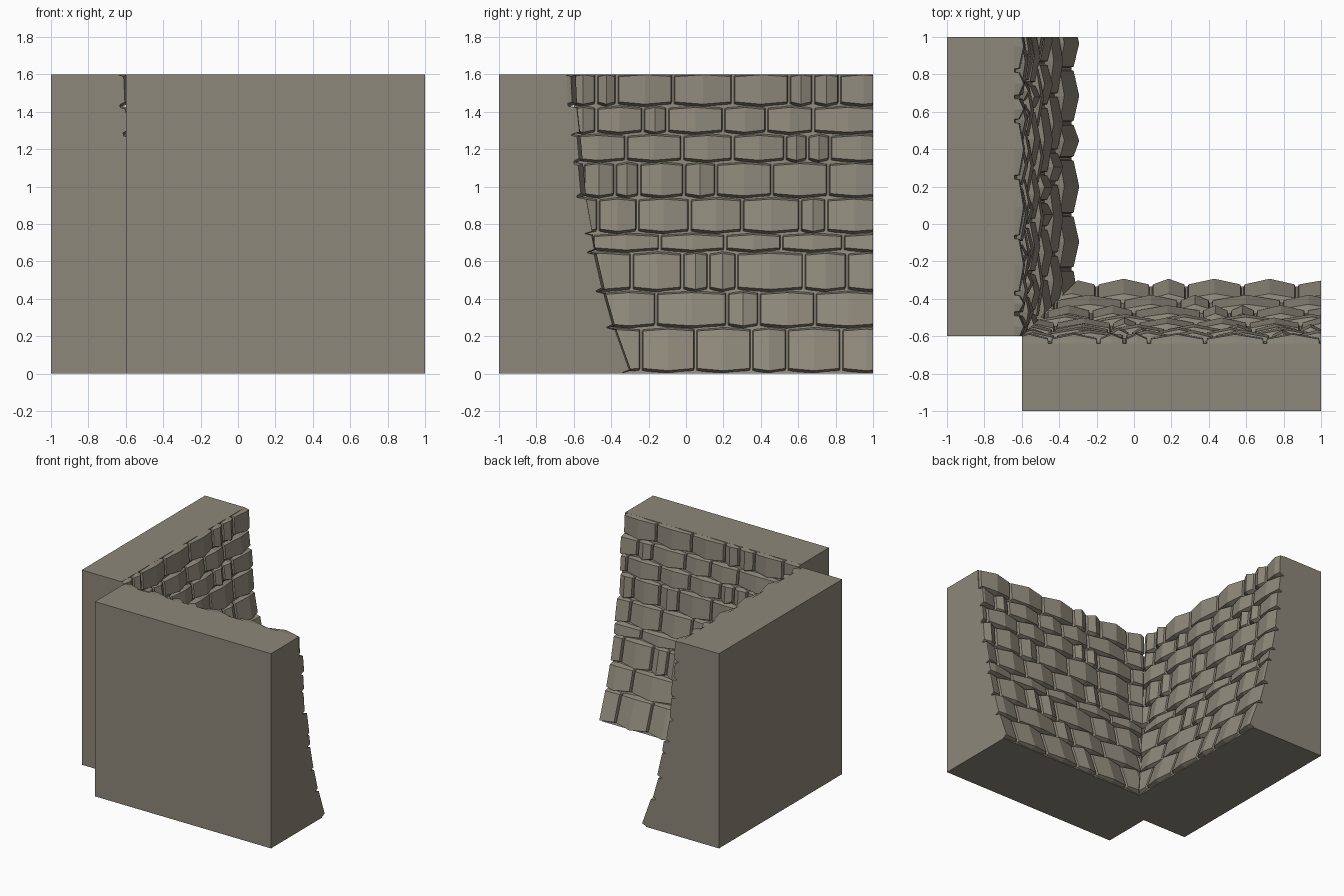
import bpy, bmesh
from mathutils import Vector

if "Cube" in bpy.data.objects:
    bpy.data.objects.remove(bpy.data.objects["Cube"])

stone = bpy.data.materials.new("grey_brown_stone")
stone.diffuse_color = (0.27, 0.245, 0.195, 1)
stone.use_nodes = True
stone.node_tree.nodes["Principled BSDF"].inputs["Base Color"].default_value = stone.diffuse_color

# battered wall profile: (height, outward depth)
PROFILE = [(0, -.335), (.25, -.425), (.45, -.482), (.66, -.53), (.95, -.583),
           (1.28, -.613), (1.43, -.63), (1.6, -.638)]
# stone courses: bottom, top, seam positions along the wall
COURSES = [
    (.01, .24, [-.62, -.24, .05, .35, .54, .83, 1.1, 1.3]),
    (.25, .435, [-.62, -.45, -.16, .22, .39, .69, 1.05, 1.3]),
    (.445, .645, [-.62, -.29, -.02, .12, .27, .63, .86, 1.1, 1.3]),
    (.655, .745, [-.62, -.5, -.14, .21, .51, .84, 1.15, 1.3]),
    (.755, .935, [-.62, -.47, -.26, .02, .3, .61, .75, 1.05, 1.3]),
    (.945, 1.125, [-.62, -.55, -.38, -.25, -.01, .16, .46, .76, 1.06, 1.3]),
    (1.135, 1.275, [-.62, -.32, -.02, .25, .53, .65, .77, 1.1, 1.3]),
    (1.285, 1.425, [-.62, -.48, -.23, -.1, .2, .43, .68, 1.05, 1.3]),
    (1.435, 1.6, [-.62, -.48, -.37, -.07, .25, .55, .68, .82, 1.08, 1.3]),
]


def depth(z):
    for (z0, d0), (z1, d1) in zip(PROFILE, PROFILE[1:]):
        if z <= z1:
            return d0 + (d1 - d0) * (z - z0) / (z1 - z0)
    return PROFILE[-1][1]


def clip(bm, co, no):
    bmesh.ops.bisect_plane(bm, geom=bm.verts[:] + bm.edges[:] + bm.faces[:],
                           plane_co=co, plane_no=no, clear_outer=True)
    rim = [e for e in bm.edges if e.is_boundary]
    if rim:
        bmesh.ops.holes_fill(bm, edges=rim, sides=0)


def trim(bm):
    # wall ends and the mitre at the inner corner (local x = along, y = outward)
    clip(bm, (1, 0, 0), (1, 0, 0))
    clip(bm, (-.6, 0, 0), (-1, 0, 0))
    clip(bm, (0, 0, 0), (-1, 1, 0))


def make_stone(u0, u1, z0, z1):
    """Ridged stone with chamfered edges."""
    bm = bmesh.new()
    u0, u1 = u0 + .003, u1 - .003
    mid, c = (u0 + u1) / 2, .008
    us = [u0, u0 + c, mid, u1 - c, u1]
    zs = [z0, z0 + .018, z1 - .012, z1]
    grid = []
    for j, z in enumerate(zs):
        row = []
        for i, u in enumerate(us):
            zz = z
            if i == 2:                      # ridge pushes the ends out a little
                zz += -.012 if j < 2 else .01
            zz = min(max(zz, 0), 1.6)
            border = i in (0, 4) or j in (0, 3)
            out = -.012 if border else (.048 if i == 2 else .022)
            row.append(bm.verts.new((u, depth(zz) + out, zz)))
        grid.append(row)
    for j in range(3):
        for i in range(4):
            bm.faces.new((grid[j][i], grid[j][i + 1], grid[j + 1][i + 1], grid[j + 1][i]))
    rim = grid[0] + [grid[1][4], grid[2][4]] + grid[3][::-1] + [grid[2][0], grid[1][0]]
    bm.faces.new(rim[::-1])
    return bm


def make_core():
    """Plain wall body behind the stones."""
    bm = bmesh.new()
    pts = [(-1, 0)] + [(d, z) for z, d in PROFILE] + [(-1, 1.6)]
    f = bm.faces.new([bm.verts.new((-.6, d, z)) for d, z in pts])
    ext = bmesh.ops.extrude_face_region(bm, geom=[f])["geom"]
    bmesh.ops.translate(bm, vec=(1.6, 0, 0),
                        verts=[v for v in ext if isinstance(v, bmesh.types.BMVert)])
    return bm


def finish(name, parts, swap):
    total = bmesh.new()
    for bm in parts:
        trim(bm)
        if swap:
            for v in bm.verts:
                v.co = Vector((v.co.y, v.co.x, v.co.z))
        if bm.faces:
            bmesh.ops.recalc_face_normals(bm, faces=bm.faces[:])
            tmp = bpy.data.meshes.new("part")
            bm.to_mesh(tmp)
            total.from_mesh(tmp)
            bpy.data.meshes.remove(tmp)
        bm.free()
    me = bpy.data.meshes.new(name)
    total.to_mesh(me)
    total.free()
    me.materials.append(stone)
    bpy.context.collection.objects.link(bpy.data.objects.new(name, me))


# left wall runs along y, front wall along x with the pattern reversed
for name, swap in (("left_wall", True), ("front_wall", False)):
    finish(name + "_core", [make_core()], swap)
    stones = []
    for z0, z1, seams in COURSES:
        for s0, s1 in zip(seams, seams[1:]):
            a, b = (s0, s1) if swap else (.63 - s1, .63 - s0)
            if b > -.59 and a < .99:
                stones.append(make_stone(a, b, z0, z1))
    finish(name + "_stones", stones, swap)
